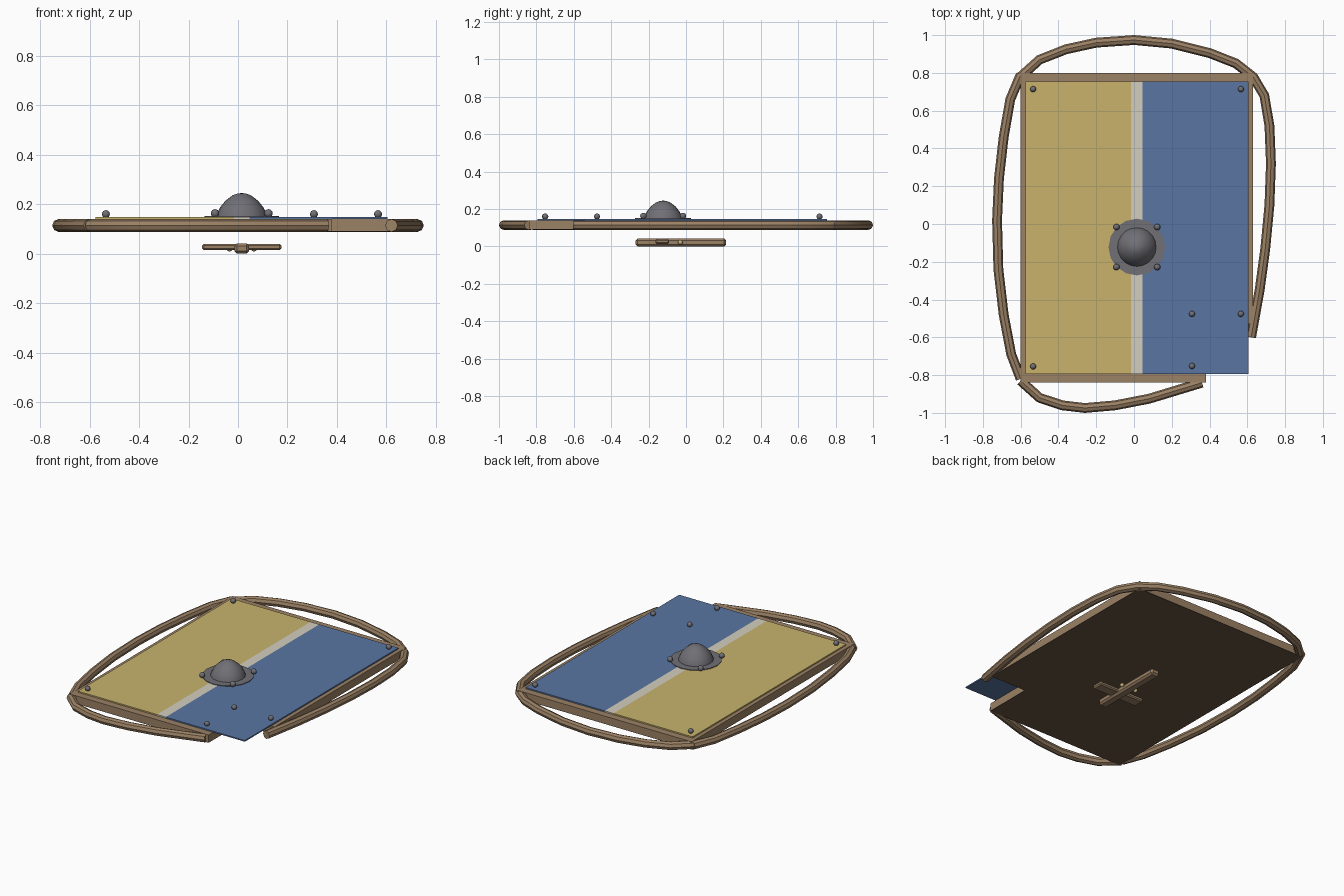
import bpy, bmesh, math
from mathutils import Matrix

if "Cube" in bpy.data.objects:
    bpy.data.objects.remove(bpy.data.objects["Cube"])


def mat(name, r, g, b):
    m = bpy.data.materials.new(name)
    m.diffuse_color = (r, g, b, 1)
    m.use_nodes = True
    m.node_tree.nodes["Principled BSDF"].inputs["Base Color"].default_value = m.diffuse_color
    return m


WOOD = mat("wood", 0.33, 0.22, 0.13)
DARK = mat("dark_wood", 0.13, 0.09, 0.055)
YELLOW = mat("yellow_paint", 0.58, 0.45, 0.15)
WHITE = mat("white_paint", 0.65, 0.62, 0.52)
BLUE = mat("blue_paint", 0.10, 0.18, 0.36)
IRON = mat("iron", 0.16, 0.16, 0.18)
BRASS = mat("brass", 0.55, 0.45, 0.2)


def add(name, bm, material, smooth=False):
    bmesh.ops.recalc_face_normals(bm, faces=bm.faces)
    me = bpy.data.meshes.new(name)
    bm.to_mesh(me)
    bm.free()
    me.materials.append(material)
    ob = bpy.data.objects.new(name, me)
    bpy.context.collection.objects.link(ob)
    if smooth:
        bpy.ops.object.select_all(action='DESELECT')
        ob.select_set(True)
        bpy.context.view_layer.objects.active = ob
        bpy.ops.object.shade_smooth_by_angle(angle=math.radians(40))
    return ob


def slab(name, outline, z0, z1, material):
    bm = bmesh.new()
    face = bm.faces.new([bm.verts.new((x, y, z0)) for x, y in outline])
    top = bmesh.ops.extrude_face_region(bm, geom=[face])["geom"]
    bmesh.ops.translate(bm, vec=(0, 0, z1 - z0),
                        verts=[v for v in top if isinstance(v, bmesh.types.BMVert)])
    return add(name, bm, material)


def rect(x0, x1, y0, y1):
    return [(x0, y0), (x1, y0), (x1, y1), (x0, y1)]


def bar(name, lo, hi, bevel):
    bm = bmesh.new()
    size = [b - a for a, b in zip(lo, hi)]
    mid = [(a + b) / 2 for a, b in zip(lo, hi)]
    bmesh.ops.create_cube(bm, size=1, matrix=Matrix.Translation(mid) @ Matrix.Diagonal((*size, 1)))
    bmesh.ops.bevel(bm, geom=list(bm.edges), offset=bevel, segments=1, affect='EDGES')
    return add(name, bm, WOOD)


def ball(name, x, y, z, r, material):
    bm = bmesh.new()
    bmesh.ops.create_uvsphere(bm, u_segments=12, v_segments=8, radius=r,
                              matrix=Matrix.Translation((x, y, z)))
    return add(name, bm, material, True)


def tube(name, pts, z, r):
    cu = bpy.data.curves.new(name + "_path", 'CURVE')
    cu.dimensions = '3D'
    cu.bevel_depth = r
    cu.bevel_resolution = 2
    cu.use_fill_caps = True
    sp = cu.splines.new('POLY')
    sp.points.add(len(pts) - 1)
    for p, (x, y) in zip(sp.points, pts):
        p.co = (x, y, z, 1)
    tmp = bpy.data.objects.new(name + "_path", cu)
    bpy.context.collection.objects.link(tmp)
    bpy.context.view_layer.update()
    bm = bmesh.new()
    bm.from_mesh(tmp.evaluated_get(bpy.context.evaluated_depsgraph_get()).to_mesh())
    bpy.data.objects.remove(tmp)
    return add(name, bm, WOOD, True)


def lathe(name, profile, x, y, steps, material):
    bm = bmesh.new()
    vs = [bm.verts.new((r, 0, z)) for r, z in profile]
    es = [bm.edges.new(p) for p in zip(vs, vs[1:])]
    bmesh.ops.spin(bm, geom=vs + es, cent=(0, 0, 0), axis=(0, 0, 1), angle=math.tau, steps=steps)
    bmesh.ops.remove_doubles(bm, verts=bm.verts, dist=1e-4)
    bmesh.ops.translate(bm, verts=bm.verts, vec=(x, y, 0))
    return add(name, bm, material, True)


# Board with one broken corner, and its dark back
BOARD = [(-0.6, -0.84), (0.38, -0.84), (0.38, -0.53), (0.63, -0.53), (0.63, 0.80), (-0.6, 0.80)]
slab("board", BOARD, 0.092, 0.14, WOOD)
slab("board_back", BOARD, 0.09, 0.092, DARK)

# Painted face panels, overhanging the broken corner
slab("yellow_panel", rect(-0.575, -0.016, -0.795, 0.755), 0.14, 0.148, YELLOW)
slab("white_stripe", rect(-0.016, 0.046, -0.795, 0.755), 0.14, 0.148, WHITE)
slab("blue_panel", rect(0.046, 0.605, -0.795, 0.755), 0.14, 0.148, BLUE)

# Bowed rim poles
RIMS = {
    "left_rim": [(-0.6, 0.79), (-0.655, 0.66), (-0.69, 0.46), (-0.715, 0.24), (-0.725, 0.02),
                 (-0.718, -0.24), (-0.69, -0.48), (-0.65, -0.69), (-0.6, -0.82)],
    "top_rim": [(-0.6, 0.78), (-0.5, 0.87), (-0.36, 0.925), (-0.2, 0.96), (0, 0.974),
                (0.2, 0.955), (0.4, 0.905), (0.54, 0.85), (0.635, 0.775)],
    "right_rim": [(0.63, 0.78), (0.69, 0.68), (0.717, 0.52), (0.725, 0.32), (0.717, 0.1),
                  (0.695, -0.13), (0.665, -0.35), (0.62, -0.6)],
    "bottom_rim": [(-0.6, -0.83), (-0.5, -0.92), (-0.38, -0.96), (-0.26, -0.974),
                   (-0.1, -0.96), (0.08, -0.925), (0.36, -0.84)],
}
for name, pts in RIMS.items():
    tube(name, pts, 0.114, 0.026)

# Iron boss and flange
CX, CY = 0.015, -0.122
lathe("boss_flange", [(0, 0.14), (0.15, 0.14), (0.15, 0.152), (0, 0.152)], CX, CY, 16, IRON)
lathe("boss_dome", [(0, 0.15), (0.103, 0.15), (0.099, 0.165), (0.087, 0.188), (0.066, 0.214),
                    (0.037, 0.236), (0.018, 0.243), (0, 0.245)], CX, CY, 20, IRON)

# Rivets around the boss and at the corners
for sx in (-1, 1):
    for sy in (-1, 1):
        ball("boss_rivet", CX + sx * 0.108, CY + sy * 0.106, 0.163, 0.017, IRON)
for x, y in [(-0.534, 0.714), (0.566, 0.714), (-0.534, -0.754),
             (0.566, -0.476), (0.307, -0.476), (0.307, -0.752)]:
    ball("corner_rivet", x, y, 0.16, 0.016, IRON)

# Crossed grip behind the board, with two small pegs
bar("long_grip", (-0.015, -0.27, 0.0), (0.045, 0.215, 0.042), 0.011)
bar("cross_grip", (-0.145, -0.163, 0.014), (0.175, -0.09, 0.04), 0.007)
for sx in (-1, 1):
    ball("grip_peg", CX + sx * 0.05, -0.03, 0.022, 0.013, BRASS)
